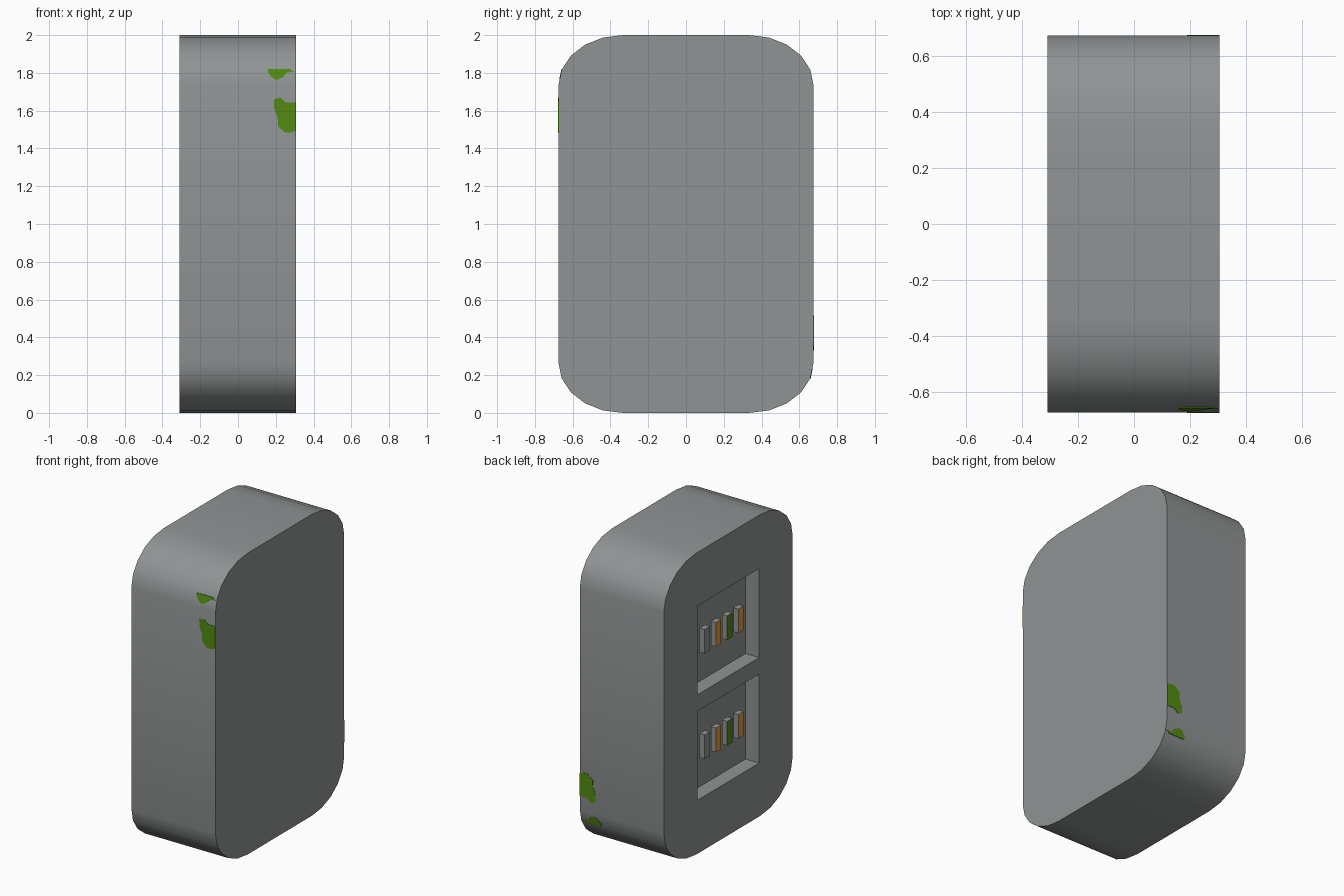
import bpy, bmesh, math

if "Cube" in bpy.data.objects:
    bpy.data.objects.remove(bpy.data.objects["Cube"])


def material(name, rgb):
    m = bpy.data.materials.new(name)
    m.diffuse_color = (*rgb, 1)
    m.use_nodes = True
    m.node_tree.nodes["Principled BSDF"].inputs["Base Color"].default_value = m.diffuse_color
    return m


GREY = material("grey metal", (0.28, 0.295, 0.298))
GREEN = material("green", (0.085, 0.26, 0.006))
ORANGE = material("orange", (0.75, 0.33, 0.05))


def add_object(name, bm, *mats):
    bmesh.ops.recalc_face_normals(bm, faces=bm.faces)
    mesh = bpy.data.meshes.new(name)
    bm.to_mesh(mesh)
    bm.free()
    for m in mats:
        mesh.materials.append(m)
    ob = bpy.data.objects.new(name, mesh)
    bpy.context.collection.objects.link(ob)
    return ob


def prism(points, offset):
    """Extrude a closed 3D outline along an offset."""
    bm = bmesh.new()
    face = bm.faces.new([bm.verts.new(p) for p in points])
    ret = bmesh.ops.extrude_face_region(bm, geom=[face], use_keep_orig=True)
    bmesh.ops.translate(bm, vec=offset,
                        verts=[v for v in ret["geom"] if isinstance(v, bmesh.types.BMVert)])
    return bm


def box(x0, x1, y0, y1, z0, z1):
    return prism([(x0, y0, z0), (x0, y1, z0), (x0, y1, z1), (x0, y0, z1)], (x1 - x0, 0, 0))


# Slab body: rounded rectangle with elliptical five-segment corners
X0, X1 = -0.31, 0.307
CY, CZ, RY, RZ = 0.334, 0.735, 0.341, 0.265
outline = []
for q, (sy, sz) in enumerate([(1, 1), (-1, 1), (-1, -1), (1, -1)]):
    for i in range(6):
        a = math.radians(90 * q + 18 * i)
        outline.append((X0, sy * CY + RY * math.cos(a), 1 + sz * CZ + RZ * math.sin(a)))
body = add_object("slab_body", prism(outline, (X1 - X0, 0, 0)), GREY)

# Two recessed sockets in the left side
bpy.context.view_layer.objects.active = body
body.select_set(True)
for zc in (0.65, 1.35):
    cutter = add_object("socket_cutter", box(X0 - 0.1, -0.21, -0.324, 0.324, zc - 0.295, zc + 0.295), GREY)
    cutter.hide_render = True
    mod = body.modifiers.new("socket", "BOOLEAN")
    mod.operation, mod.solver, mod.object = "DIFFERENCE", "EXACT", cutter
    bpy.ops.object.modifier_apply(modifier=mod.name)
    bpy.data.objects.remove(cutter)
bpy.ops.object.shade_smooth_by_angle(angle=math.radians(30))

# Contact pins, grey with a coloured outer face
for s, zc in enumerate((0.655, 1.355)):
    for i, colour in enumerate((GREY, ORANGE, GREEN, ORANGE)):
        y = 0.176 - 0.1175 * i
        bm = box(-0.28, -0.243, y - 0.028, y + 0.028, zc - 0.08, zc + 0.08)
        bm.normal_update()
        for f in bm.faces:
            if all(v.co.x < -0.27 for v in f.verts):
                f.material_index = 1
        add_object(f"contact_pin_{s}_{i}", bm, GREY, colour)

# Green patches on the front, repeated on the back turned half a turn about x
large = [(.19, 1.659), (.222, 1.67), (.254, 1.643), (X1, 1.643), (X1, 1.494),
         (.275, 1.484), (.25, 1.484), (.212, 1.516), (.21, 1.563), (.19, 1.616)]
small = [(.159, 1.82), (.285, 1.82), (.28, 1.812), (.3, 1.807), (.254, 1.80),
         (.243, 1.782), (.215, 1.765), (.195, 1.765), (.175, 1.78), (.159, 1.804)]
BEND = CZ + 1
EDGE_Y = CY + RY * math.cos(math.radians(18))
EDGE_Z = BEND + RZ * math.sin(math.radians(18))


def surface_y(z):
    """Depth of the front surface, following the first corner facet."""
    t = max(0, (z - BEND) / (EDGE_Z - BEND))
    return CY + RY + t * (EDGE_Y - CY - RY)


for name, patch in (("large_patch", large), ("small_patch", small)):
    for side, s in (("front", -1), ("back", 1)):
        pts = [(x, s * (surface_y(z) + 0.002), 1 - s * (z - 1)) for x, z in patch]
        add_object(f"{name}_{side}", prism(pts, (0, -s * 0.004, 0)), GREEN)
